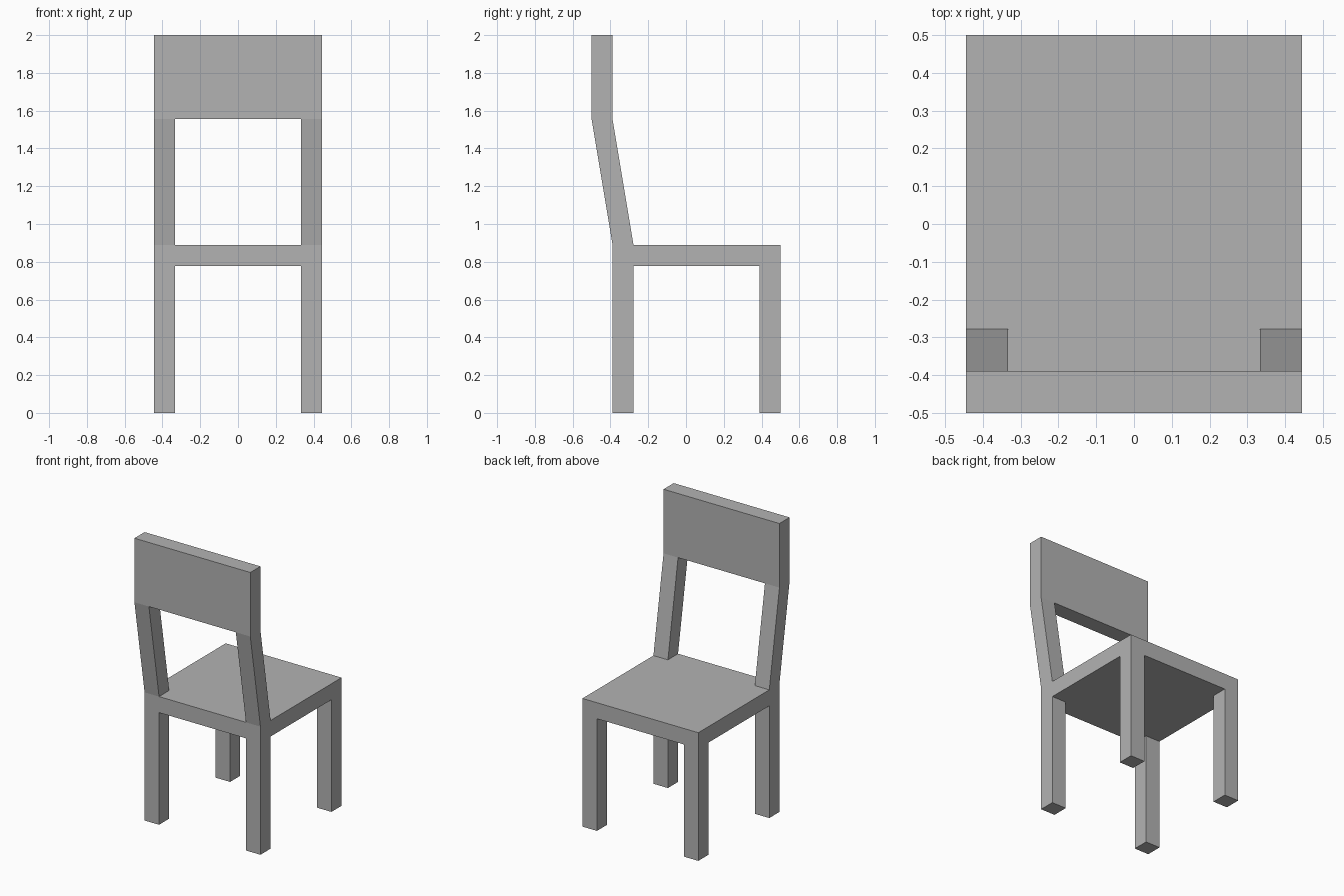
import bpy, bmesh
from mathutils import Matrix, Vector

if "Cube" in bpy.data.objects:
    bpy.data.objects.remove(bpy.data.objects["Cube"])

U = 1 / 9                      # thickness of legs, seat and backrest
bm = bmesh.new()


def extrude(faces, offset):
    new = bmesh.ops.extrude_discrete_faces(bm, faces=faces)["faces"]
    bmesh.ops.translate(bm, verts=list({v for f in new for v in f.verts}), vec=offset)
    return new


def corners(direction, back_only=False):
    """Square corner faces of the seat facing up (1) or down (-1)."""
    bm.normal_update()
    found = []
    for f in bm.faces:
        c = f.calc_center_median()
        if f.normal.z * direction > 0.9 and abs(c.x) > 3.4 * U and (
                c.y < -2.9 * U or (c.y > 3.9 * U and not back_only)):
            found.append(f)
    return found


# Seat slab, cut where the legs meet it
bmesh.ops.create_cube(bm, size=1, matrix=Matrix.Translation((0, U / 2, 7.5 * U))
                      @ Matrix.Diagonal((8 * U, 8 * U, U, 1)))
cuts = [((x * U, 0, 0), (1, 0, 0)) for x in (-3, 3)]
cuts += [((0, y * U, 0), (0, 1, 0)) for y in (-2.5, 3.5)]
for co, no in cuts:
    bmesh.ops.bisect_plane(bm, geom=bm.verts[:] + bm.edges[:] + bm.faces[:],
                           plane_co=co, plane_no=no)

# Four legs
extrude(corners(-1), Vector((0, 0, -7 * U)))

# Slanted back posts, then upright tops
posts = extrude(corners(1, back_only=True), Vector((0, -U, 6 * U)))
extrude(posts, Vector((0, 0, 4 * U)))

# Solid back panel bridging the two upright tops
bm.normal_update()
inner = [f for f in bm.faces if f.calc_center_median().z > 15 * U
         and abs(f.normal.x) > 0.9 and abs(f.calc_center_median().x) < 3.1 * U]
edges = [e for f in inner for e in f.edges]
bmesh.ops.delete(bm, geom=inner, context="FACES_ONLY")
bmesh.ops.bridge_loops(bm, edges=edges)

# Finished chair in a darker grey
bmesh.ops.recalc_face_normals(bm, faces=bm.faces[:])
mesh = bpy.data.meshes.new("chair")
bm.to_mesh(mesh)
bm.free()
grey = bpy.data.materials.new("dark_grey")
grey.diffuse_color = (0.45, 0.45, 0.45, 1)
grey.use_nodes = True
grey.node_tree.nodes["Principled BSDF"].inputs["Base Color"].default_value = grey.diffuse_color
mesh.materials.append(grey)
bpy.context.collection.objects.link(bpy.data.objects.new("chair", mesh))
